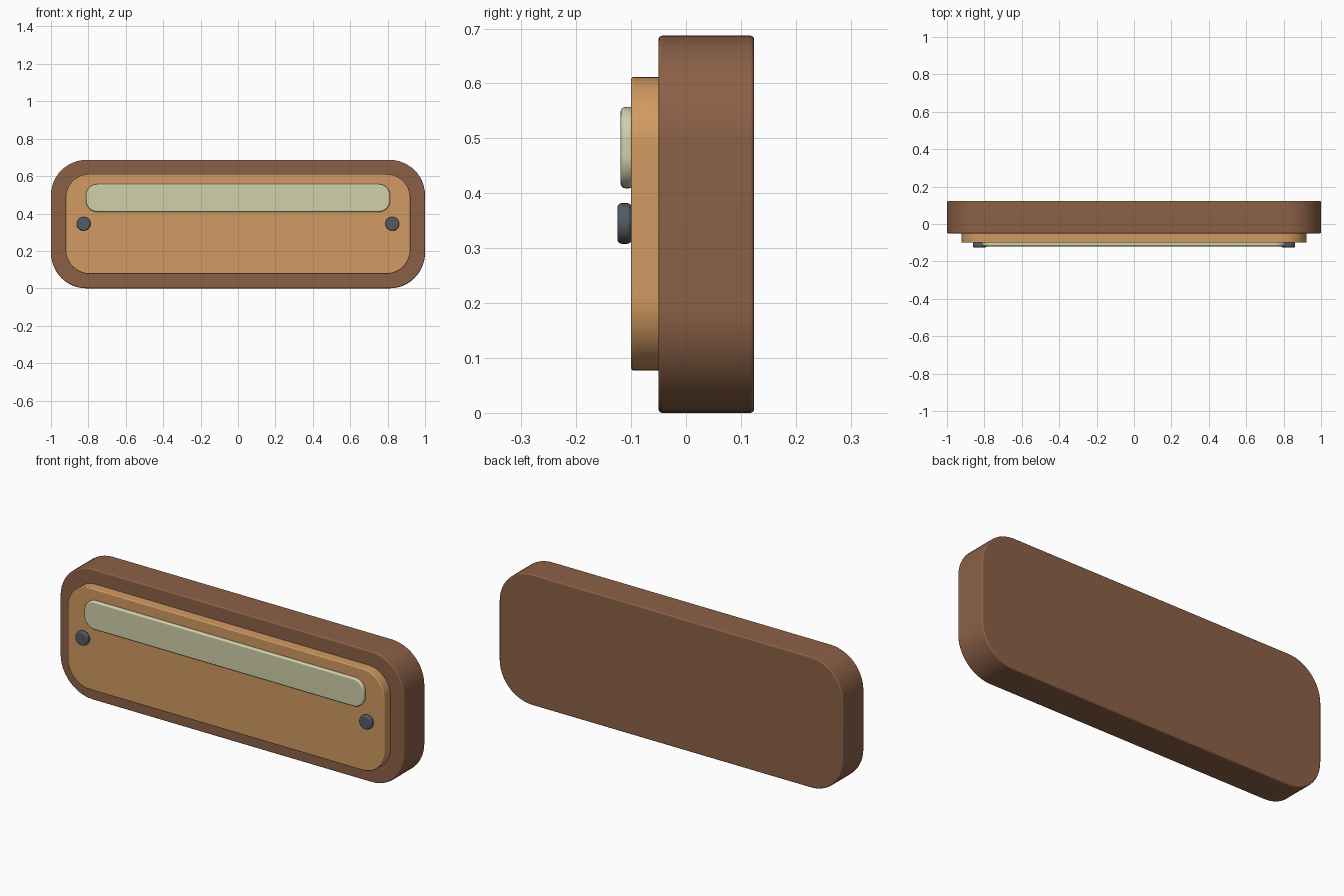
import bpy
import bmesh
import math

if "Cube" in bpy.data.objects:
    bpy.data.objects.remove(bpy.data.objects["Cube"])


def material(name, rgb):
    m = bpy.data.materials.new(name)
    m.diffuse_color = (*rgb, 1.0)
    m.use_nodes = True
    m.node_tree.nodes["Principled BSDF"].inputs["Base Color"].default_value = m.diffuse_color
    return m


BROWN = material("brown", (0.26, 0.118, 0.062))
TAN = material("tan", (0.64, 0.325, 0.122))
CREAM = material("pale cream green", (0.64, 0.63, 0.40))
SLATE = material("dark slate", (0.085, 0.105, 0.125))


def rounded_slab(name, mat, x0, x1, z0, z1, radius, y_front, y_back, edge, steps=12):
    """Rounded rectangle in the xz plane, extruded along y, with softened rims."""
    bm = bmesh.new()
    outline = []
    corners = [(x1 - radius, z1 - radius), (x0 + radius, z1 - radius),
               (x0 + radius, z0 + radius), (x1 - radius, z0 + radius)]
    for q, (cx, cz) in enumerate(corners):
        for i in range(steps + 1):
            a = math.pi / 2 * (q + i / steps)
            outline.append(bm.verts.new((cx + radius * math.cos(a), y_front,
                                         cz + radius * math.sin(a))))
    bmesh.ops.remove_doubles(bm, verts=outline, dist=1e-5)
    face = bm.faces.new(list(bm.verts))
    ext = bmesh.ops.extrude_face_region(bm, geom=[face])
    moved = [g for g in ext["geom"] if isinstance(g, bmesh.types.BMVert)]
    bmesh.ops.translate(bm, verts=moved, vec=(0, y_back - y_front, 0))
    bmesh.ops.recalc_face_normals(bm, faces=bm.faces)
    rims = [e for e in bm.edges if abs(e.verts[0].co.y - e.verts[1].co.y) < 1e-6]
    bmesh.ops.bevel(bm, geom=rims, offset=edge, segments=4, profile=0.5,
                    affect='EDGES', clamp_overlap=True)
    me = bpy.data.meshes.new(name)
    bm.to_mesh(me)
    bm.free()
    me.materials.append(mat)
    ob = bpy.data.objects.new(name, me)
    bpy.context.collection.objects.link(ob)
    bpy.ops.object.select_all(action='DESELECT')
    ob.select_set(True)
    bpy.context.view_layer.objects.active = ob
    bpy.ops.object.shade_smooth_by_angle(angle=math.radians(30))
    ob.modifiers.new("weighted_normals", 'WEIGHTED_NORMAL').keep_sharp = True
    return ob


# Main housing and raised front panel
rounded_slab("housing", BROWN, -1.0, 1.0, 0.0, 0.687, 0.19, -0.05, 0.124, 0.007)
rounded_slab("front_panel", TAN, -0.922, 0.922, 0.077, 0.612, 0.13, -0.10, -0.045, 0.005)

# Long display strip
rounded_slab("strip", CREAM, -0.813, 0.813, 0.409, 0.557, 0.06, -0.119, -0.095, 0.008)

# Round knobs, one at each end
R, KX, KZ = 0.037, 0.825, 0.345
for side, label in ((-1, "left_knob"), (1, "right_knob")):
    rounded_slab(label, SLATE, side * KX - R, side * KX + R, KZ - R, KZ + R,
                 R, -0.125, -0.099, 0.008, steps=8)
